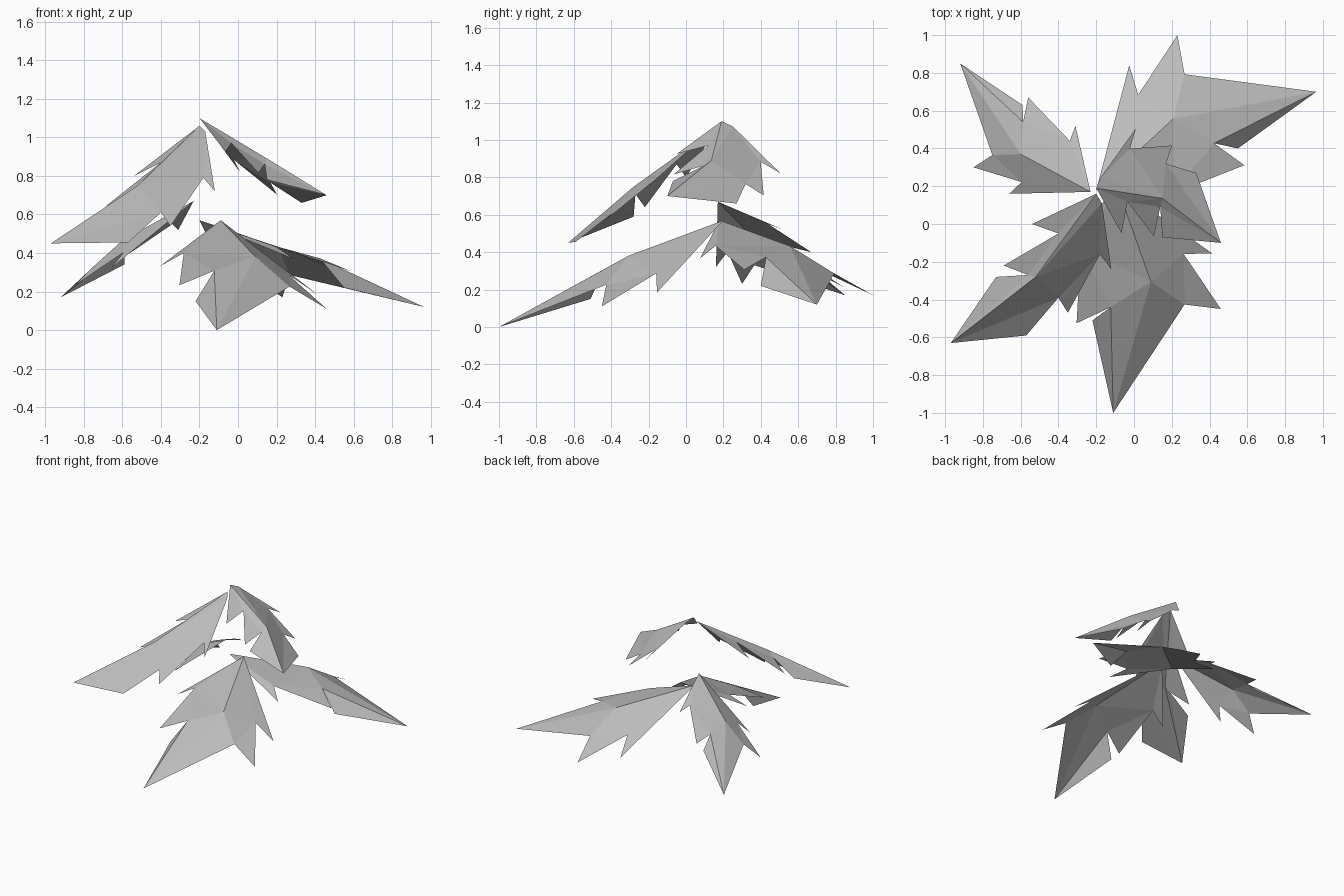
import bpy
from mathutils import Vector, Matrix

if "Cube" in bpy.data.objects:
    bpy.data.objects.remove(bpy.data.objects["Cube"])

# Leaf outlines relative to the stem end: midrib, then toothed left and right edges
# (tooth, notch, tooth, notch, ...). "key" picks the left tooth used for placement.
LOWER = dict(
    bend=(-.37, .20, -.205), tip=(-.69, .68, -.50), key=2,
    left=[(-.43, -.01, -.35), (-.365, .052, -.268), (-.62, .13, -.44), (-.52, .195, -.34)],
    right=[(-.08, .35, -.15), (-.11, .27, -.12), (-.33, .50, -.27),
           (-.357, .37, -.238), (-.36, .46, -.33)])
UPPER = dict(
    bend=(-.32, -.44, -.31), tip=(-.77, -.79, -.61), key=5,
    left=[(.03, -.05, -.03), (.08, -.40, -.34), (.02, -.32, -.27), (-.15, -.63, -.52),
          (-.20, -.55, -.45), (-.37, -.75, -.605)],
    right=[(-.34, -.16, -.26), (-.20, -.21, -.19), (-.49, -.38, -.42),
           (-.36, -.43, -.35), (-.53, -.44, -.47)])

# Dark grey leaf colour
grey = bpy.data.materials.new("leaf_grey")
grey.diffuse_color = (.5, .5, .5, 1)
grey.use_nodes = True
grey.node_tree.nodes["Principled BSDF"].inputs["Base Color"].default_value = grey.diffuse_color


def frame(a, b, c):
    return Matrix((a, b, c)).transposed()


def leaf(name, shape, base, tip, left_tooth, right_tooth):
    """Fit a leaf outline to its stem end, tip and one tooth on each side."""
    base = Vector(base)
    L, R = shape["left"], shape["right"]
    src = frame(shape["tip"], L[shape["key"]], R[-1])
    dst = frame(*[Vector(p) - base for p in (tip, left_tooth, right_tooth)])
    fit = dst @ src.inverted()
    pts = [(0, 0, 0), shape["bend"], shape["tip"]] + L + R
    verts = [base + fit @ Vector(p) for p in pts]

    l = list(range(3, 3 + len(L)))
    r = list(range(3 + len(L), len(pts)))
    faces = []
    if len(l) == 4:
        t1, n1, t2, n2 = l
        faces += [(0, t1, n1), (0, n1, 1), (n1, t2, n2), (n1, n2, 1), (1, n2, 2)]
    else:
        b, t1, n1, t2, n2, t3 = l
        faces += [(0, b, 1), (b, t1, n1), (b, n1, 1), (n1, t2, n2), (n1, n2, 1),
                  (1, n2, 2), (n2, t3, 2)]
    t1, n1, t2, n2, t3 = r
    faces += [(0, n1, t1), (0, 1, n1), (n1, n2, t2), (n1, 1, n2), (1, 2, n2), (n2, 2, t3)]

    me = bpy.data.meshes.new(name)
    me.from_pydata(verts, [], faces)
    me.update()
    me.materials.append(grey)
    ob = bpy.data.objects.new(name, me)
    bpy.context.collection.objects.link(ob)
    return ob


# Lower ring of three leaves
leaf("lower_leaf_back_left", LOWER, (-.23, .17, .67), (-.92, .85, .17),
     (-.85, .30, .23), (-.59, .63, .34))
leaf("lower_leaf_right", LOWER, (-.20, .18, .57), (.965, .70, .12),
     (.23, 1.0, .17), (.55, .40, .22))
leaf("lower_leaf_front", LOWER, (-.09, .20, .57), (-.11, -1.0, 0),
     (.46, -.45, .11), (-.22, -.51, .15))

# Upper pair of leaves
leaf("upper_leaf_left", UPPER, (-.20, .16, 1.06), (-.97, -.63, .45),
     (-.57, -.59, .455), (-.73, -.28, .59))
leaf("upper_leaf_right", UPPER, (-.20, .19, 1.10), (.46, -.10, .70),
     (.33, .27, .66), (.15, -.07, .78))
